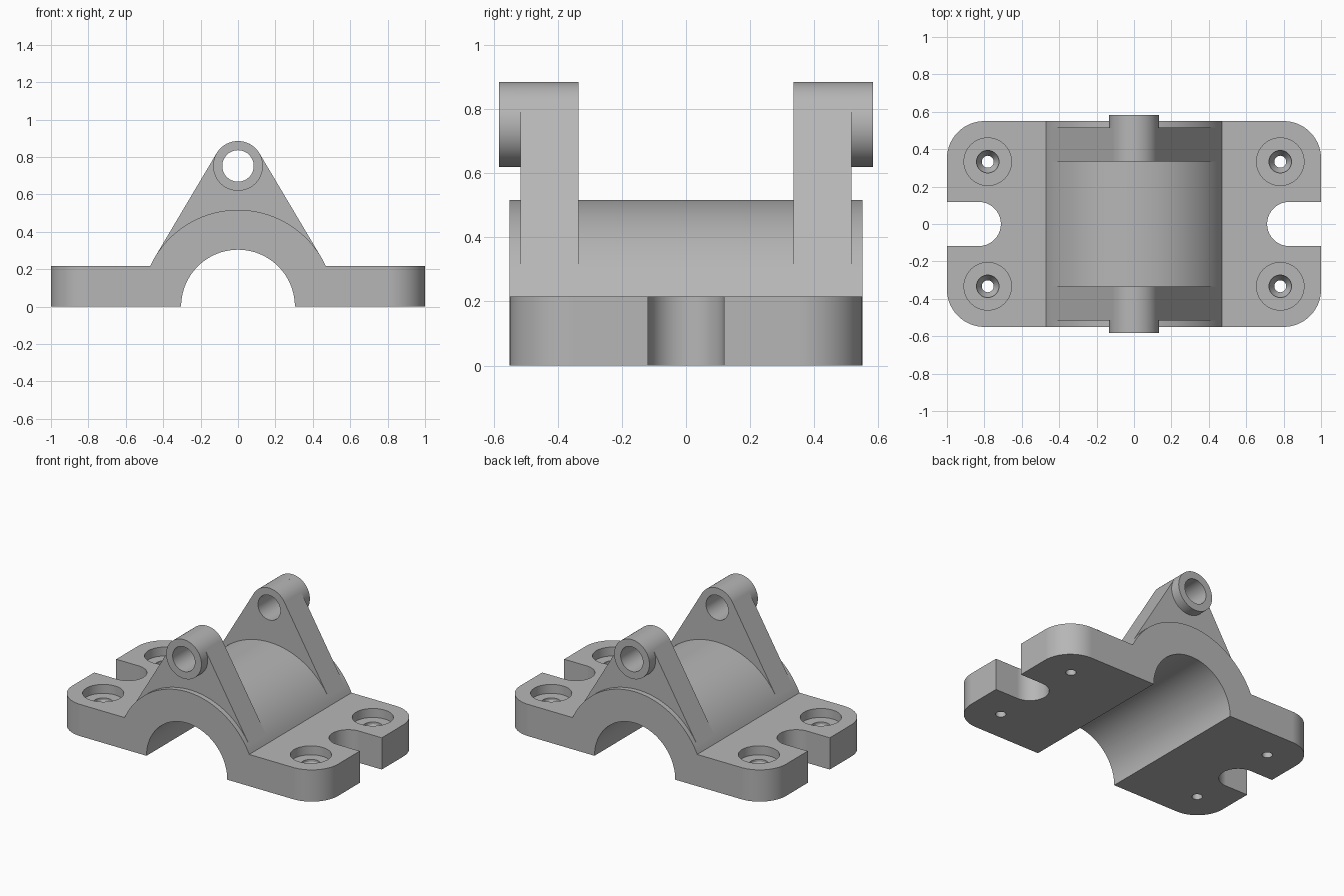
import bpy, bmesh, math
from math import cos, sin, pi
from mathutils import Vector

if "Cube" in bpy.data.objects:
    bpy.data.objects.remove(bpy.data.objects["Cube"], do_unlink=True)

metal = bpy.data.materials.new("plain grey metal")
metal.use_nodes = True
GREY = (0.47, 0.47, 0.47, 1)
metal.diffuse_color = GREY
metal.node_tree.nodes["Principled BSDF"].inputs["Base Color"].default_value = GREY

# Main dimensions
PLATE_H, HALF_D, CORNER = 0.216, 0.55, 0.2
SLOT_R, SLOT_X = 0.118, 0.83
SADDLE_R, BORE_R = 0.517, 0.304
EYE_Z, EYE_R, PIN_R = 0.752, 0.133, 0.084
LUG_IN, LUG_OUT, BOSS_OUT = 0.335, 0.516, 0.583
BOLT_X, BOLT_Y = 0.782, 0.333


def arc(cx, cy, r, start, end, n=32):
    return [(cx + r * cos(start + (end - start) * i / n),
             cy + r * sin(start + (end - start) * i / n)) for i in range(n + 1)]


def finish(name, bm):
    bmesh.ops.remove_doubles(bm, verts=bm.verts, dist=1e-5)
    bmesh.ops.recalc_face_normals(bm, faces=bm.faces)
    mesh = bpy.data.meshes.new(name)
    bm.to_mesh(mesh)
    bm.free()
    mesh.materials.append(metal)
    obj = bpy.data.objects.new(name, mesh)
    bpy.context.collection.objects.link(obj)
    return obj


def prism(name, outline, a, b, axis="Z"):
    """Extrude an outline from a to b, along z (xy outline) or y (xz outline)."""
    clean = [p for i, p in enumerate(outline)
             if math.dist(p, outline[i - 1]) > 1e-5]
    place = (lambda p, t: (p[0], p[1], t)) if axis == "Z" else (lambda p, t: (p[0], t, p[1]))
    bm = bmesh.new()
    face = bm.faces.new([bm.verts.new(place(p, a)) for p in clean])
    grown = bmesh.ops.extrude_face_region(bm, geom=[face])["geom"]
    shift = Vector(place((0, 0), b - a))
    bmesh.ops.translate(bm, vec=shift, verts=[v for v in grown if isinstance(v, bmesh.types.BMVert)])
    return finish(name, bm)


def lathe(name, profile, x, y, n=48):
    """Closed turned solid from (radius, z) pairs."""
    bm = bmesh.new()
    rings = [[bm.verts.new((x + r * cos(2 * pi * i / n), y + r * sin(2 * pi * i / n), z))
              for i in range(n)] for r, z in profile]
    for low, high in zip(rings, rings[1:]):
        for i in range(n):
            j = (i + 1) % n
            bm.faces.new((low[i], low[j], high[j], high[i]))
    bm.faces.new(rings[0])
    bm.faces.new(rings[-1])
    return finish(name, bm)


def activate(obj):
    bpy.ops.object.select_all(action="DESELECT")
    obj.select_set(True)
    bpy.context.view_layer.objects.active = obj


def combine(obj, tool, operation):
    tool.hide_render = True
    activate(obj)
    mod = obj.modifiers.new("combine", "BOOLEAN")
    mod.operation, mod.solver, mod.object = operation, "EXACT", tool
    bpy.ops.object.modifier_apply(modifier=mod.name)
    bpy.data.objects.remove(tool, do_unlink=True)


def smooth(obj):
    activate(obj)
    bpy.ops.object.shade_smooth_by_angle(angle=math.radians(25))
    mod = obj.modifiers.new("flat face normals", "WEIGHTED_NORMAL")
    mod.keep_sharp = True


# Base plate with rounded corners and an open slot at each end
quarter = (arc(SLOT_X, 0, SLOT_R, pi, pi / 2) + [(1, SLOT_R)]
           + arc(1 - CORNER, HALF_D - CORNER, CORNER, 0, pi / 2))
half = quarter + [(-x, y) for x, y in reversed(quarter)]
outline = half + [(-x, -y) for x, y in half]
body = prism("bearing_cap", outline, 0, PLATE_H)

# Arched saddle joined to the plate, then bored through
low = math.asin(0.05 / SADDLE_R)
saddle = prism("saddle", arc(0, 0, SADDLE_R, low, pi - low, 96), -HALF_D, HALF_D, "Y")
combine(body, saddle, "UNION")
combine(body, prism("bore", arc(0, 0, BORE_R, 0, 2 * pi, 128), -1, 1, "Y"), "DIFFERENCE")

# Counterbored and countersunk bolt holes
bolt = [(0.032, -0.1), (0.032, 0.09), (0.06, 0.14), (0.06, 0.155), (0.127, 0.155), (0.127, 0.4)]
for sx in (-1, 1):
    for sy in (-1, 1):
        combine(body, lathe("bolt_hole", bolt, sx * BOLT_X, sy * BOLT_Y), "DIFFERENCE")
smooth(body)

# Lugs: sides tangent to both the eye and the saddle, foot buried in the saddle wall
tangent = math.asin((SADDLE_R - EYE_R) / EYE_Z)
foot = SADDLE_R - 0.1
lug_outline = ([(SADDLE_R * cos(tangent), SADDLE_R * sin(tangent))]
               + arc(0, EYE_Z, EYE_R, tangent, pi - tangent, 40)
               + [(-SADDLE_R * cos(tangent), SADDLE_R * sin(tangent))]
               + arc(0, 0, foot, pi - tangent, tangent, 40))
for side, name in ((-1, "front_lug"), (1, "back_lug")):
    lug = prism(name, lug_outline, side * LUG_IN, side * LUG_OUT, "Y")
    boss = prism("boss", arc(0, EYE_Z, EYE_R, tangent, tangent + 2 * pi, 96),
                 side * (LUG_OUT - 0.0005), side * BOSS_OUT, "Y")
    combine(lug, boss, "UNION")
    combine(lug, prism("pin_hole", arc(0, EYE_Z, PIN_R, 0, 2 * pi, 64), -1, 1, "Y"), "DIFFERENCE")
    smooth(lug)
